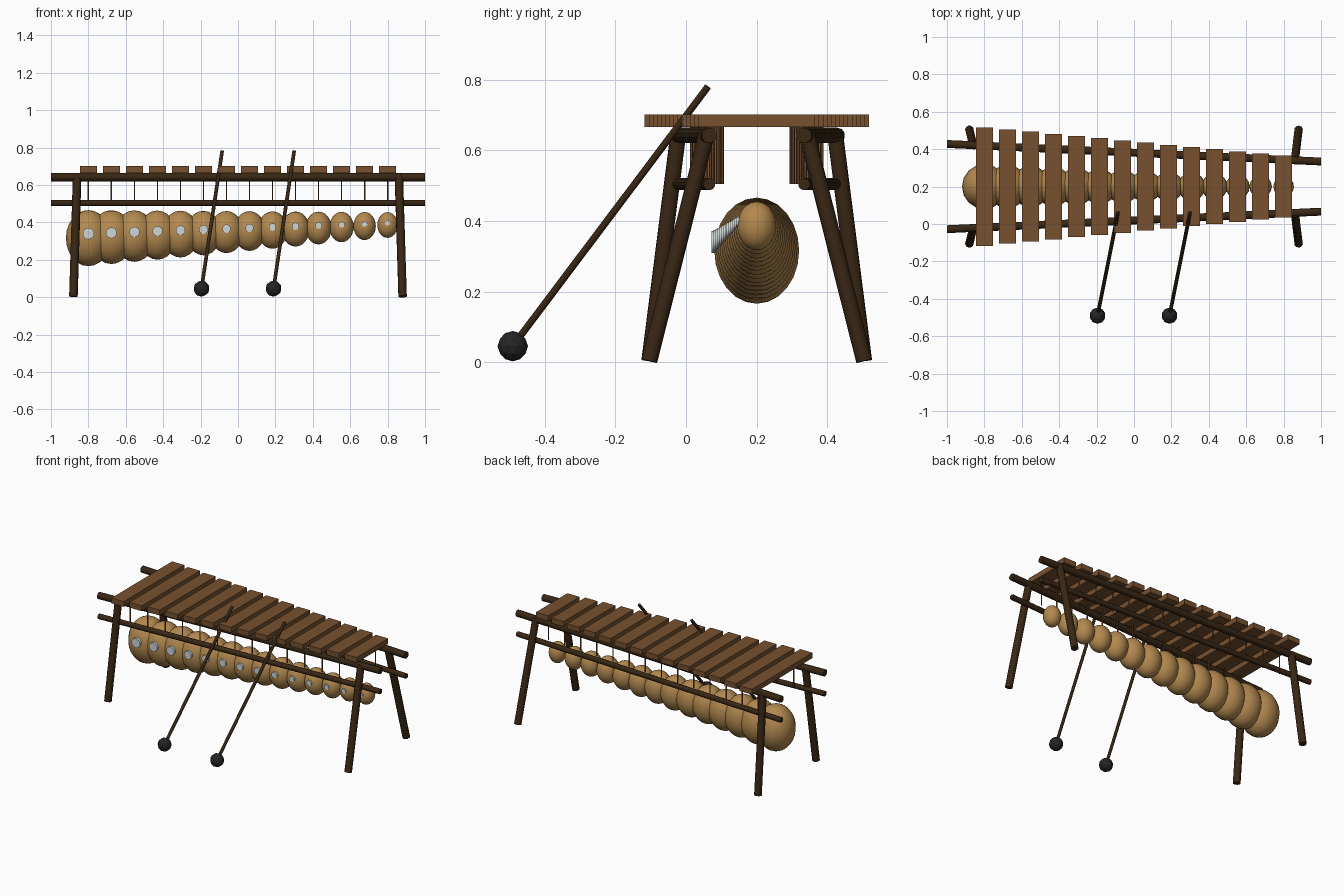
import bpy, math
from mathutils import Vector

if "Cube" in bpy.data.objects:
    bpy.data.objects.remove(bpy.data.objects["Cube"])


def material(name, rgb):
    m = bpy.data.materials.new(name)
    m.diffuse_color = (*rgb, 1)
    m.use_nodes = True
    m.node_tree.nodes["Principled BSDF"].inputs["Base Color"].default_value = m.diffuse_color
    return m


BAR = material("bar wood", (0.185, 0.082, 0.028))
DARK = material("dark wood", (0.04, 0.02, 0.007))
GOURD = material("gourd tan", (0.45, 0.25, 0.078))
PATCH = material("pale membrane", (0.62, 0.66, 0.66))
RUBBER = material("black rubber", (0.018, 0.018, 0.02))

CY = 0.2      # centre line of the instrument
COUNT = 14    # number of bars


def finish(name, mat, smooth=False):
    ob = bpy.context.object
    ob.name = name
    ob.data.materials.append(mat)
    if smooth:
        bpy.ops.object.shade_smooth_by_angle(angle=math.radians(50))
    return ob


def rod(name, a, b, radius, mat, sides=10, smooth=True):
    a, b = Vector(a), Vector(b)
    d = b - a
    bpy.ops.mesh.primitive_cylinder_add(
        vertices=sides, radius=radius, depth=d.length, location=(a + b) / 2,
        rotation=d.to_track_quat('Z', 'Y').to_euler())
    return finish(name, mat, smooth)


def rail_half(x):
    """Distance of the rails from the centre line, tapering to the right."""
    return 0.181 - 0.047 * x


# Rails and splayed legs, mirrored front and back
for label, side in (("front", -1), ("back", 1)):
    ends = [(x, CY + side * rail_half(x)) for x in (-1, 1)]
    rod(label + "_upper_rail", (*ends[0], 0.642), (*ends[1], 0.642), 0.022, DARK)
    rod(label + "_lower_rail", (*ends[0], 0.504), (*ends[1], 0.504), 0.017, DARK)
    for end, s in (("left", -1), ("right", 1)):
        top = (s * 0.86, CY + side * rail_half(s * 0.86), 0.65)
        rod(f"{label}_{end}_leg", (s * 0.88, CY + side * 0.304, 0.004), top, 0.023, DARK)

# Bars with their hanging cords, gourds and membranes
for i in range(COUNT):
    t = i / (COUNT - 1)
    x = -0.8 + 1.6 * t
    half = 0.317 - 0.152 * t
    bpy.ops.mesh.primitive_cube_add(size=1, location=(x, CY, 0.683))
    bpy.context.object.scale = (0.09, 2 * half, 0.035)
    finish(f"bar_{i + 1}", BAR)

    for side in (-1, 1):
        y = CY + side * (0.185 - 0.088 * t)
        rod(f"cord_{i + 1}", (x, y, 0.505), (x, y, 0.67), 0.004, BAR, 6)

    r = 0.12 - 0.065 * t
    z = 0.316 + 0.07 * t
    bpy.ops.mesh.primitive_uv_sphere_add(segments=16, ring_count=12, radius=r,
                                         location=(x, CY, z))
    bpy.context.object.scale = (1, 1, 1.25)
    finish(f"gourd_{i + 1}", GOURD, True)

    mz = z + 0.2 * r
    rod(f"membrane_{i + 1}", (x, CY - 1.06 * r, mz), (x, CY - 0.9 * r, mz),
        0.26 * r, PATCH, 10)

# Two mallets leaning on the front
for i, x in enumerate((-0.195, 0.19)):
    rod(f"mallet_stick_{i + 1}", (x, -0.49, 0.046), (x + 0.11, 0.062, 0.78), 0.01, DARK, 8)
    bpy.ops.mesh.primitive_ico_sphere_add(subdivisions=2, radius=0.043,
                                          location=(x, -0.49, 0.046))
    finish(f"mallet_head_{i + 1}", RUBBER)
